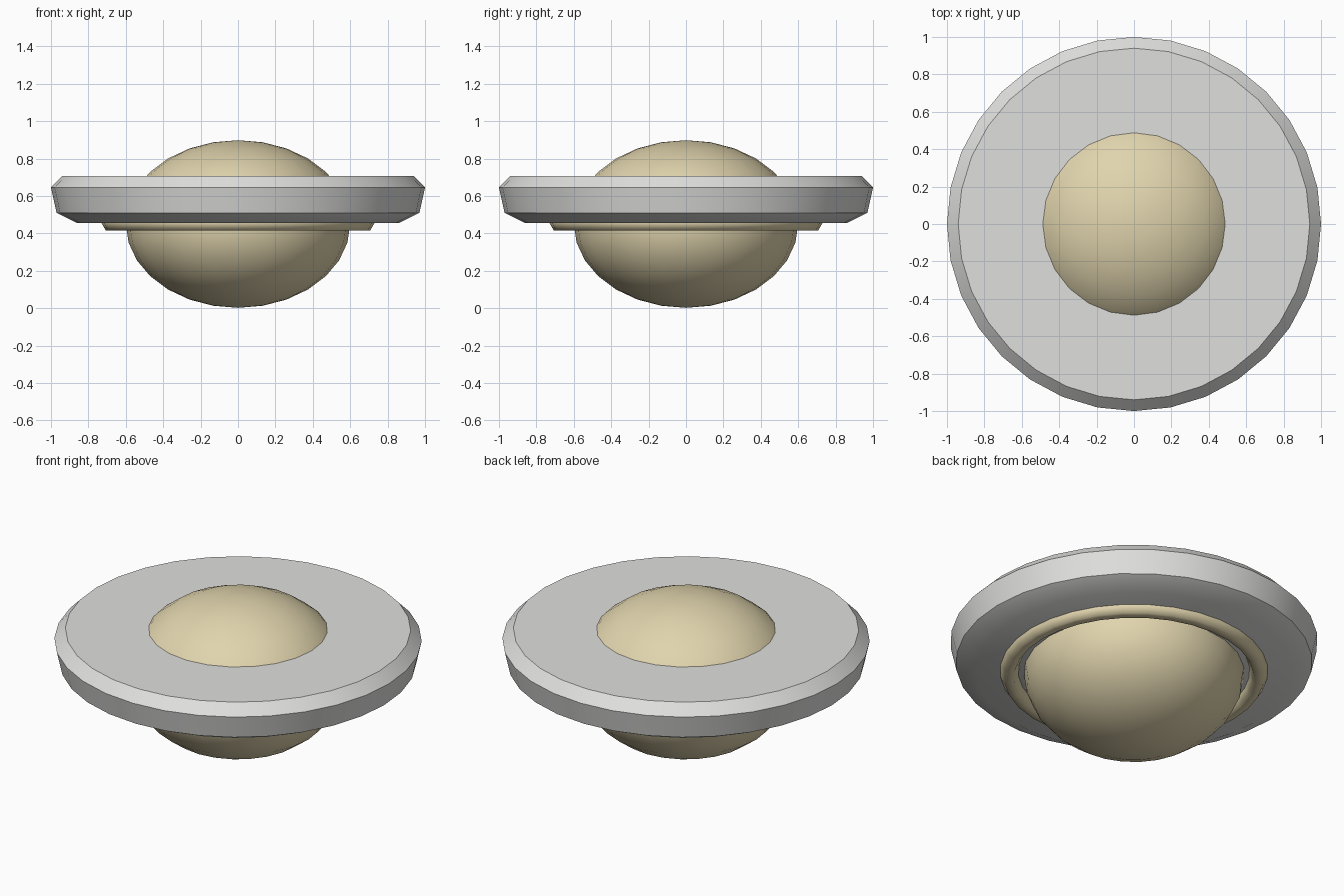
import bpy, math

if "Cube" in bpy.data.objects:
    bpy.data.objects.remove(bpy.data.objects["Cube"])


def material(name, rgb):
    m = bpy.data.materials.new(name)
    m.diffuse_color = (*rgb, 1.0)
    m.use_nodes = True
    m.node_tree.nodes["Principled BSDF"].inputs["Base Color"].default_value = m.diffuse_color
    return m


grey = material("light_grey", (0.74, 0.74, 0.73))
tan = material("pale_tan", (0.75, 0.66, 0.42))


def finish(name, mat, angle):
    ob = bpy.context.object
    ob.name = name
    ob.data.materials.append(mat)
    bpy.ops.object.shade_smooth_by_angle(angle=math.radians(angle))
    return ob


# Disc: turned profile with chamfered rim, closed by flat caps
profile = [(0.86, 0.455), (0.97, 0.51), (1.0, 0.645), (0.94, 0.707)]
N = 32
verts, faces = [], []
for r, z in profile:
    for i in range(N):
        a = 2 * math.pi * i / N
        verts.append((r * math.cos(a), r * math.sin(a), z))
for k in range(len(profile) - 1):
    for i in range(N):
        j = (i + 1) % N
        faces.append((k * N + i, k * N + j, (k + 1) * N + j, (k + 1) * N + i))
faces.append(tuple(reversed(range(N))))
faces.append(tuple(range((len(profile) - 1) * N, len(profile) * N)))
mesh = bpy.data.meshes.new("disc")
mesh.from_pydata(verts, [], faces)
disc = bpy.data.objects.new("disc", mesh)
bpy.context.collection.objects.link(disc)
bpy.context.view_layer.objects.active = disc
disc.select_set(True)
finish("disc", grey, 30)
disc.select_set(False)

# Flattened ball through the middle
bpy.ops.mesh.primitive_uv_sphere_add(segments=24, ring_count=14, radius=1,
                                     location=(0, 0, 0.45))
bpy.context.object.scale = (0.6, 0.6, 0.448)
bpy.ops.object.transform_apply(location=False, rotation=False, scale=True)
finish("central_dome", tan, 40)

# Collar ring under the disc
bpy.ops.mesh.primitive_torus_add(major_segments=32, minor_segments=6,
                                 major_radius=0.68, minor_radius=0.052,
                                 location=(0, 0, 0.459))
finish("lower_collar", tan, 70)
